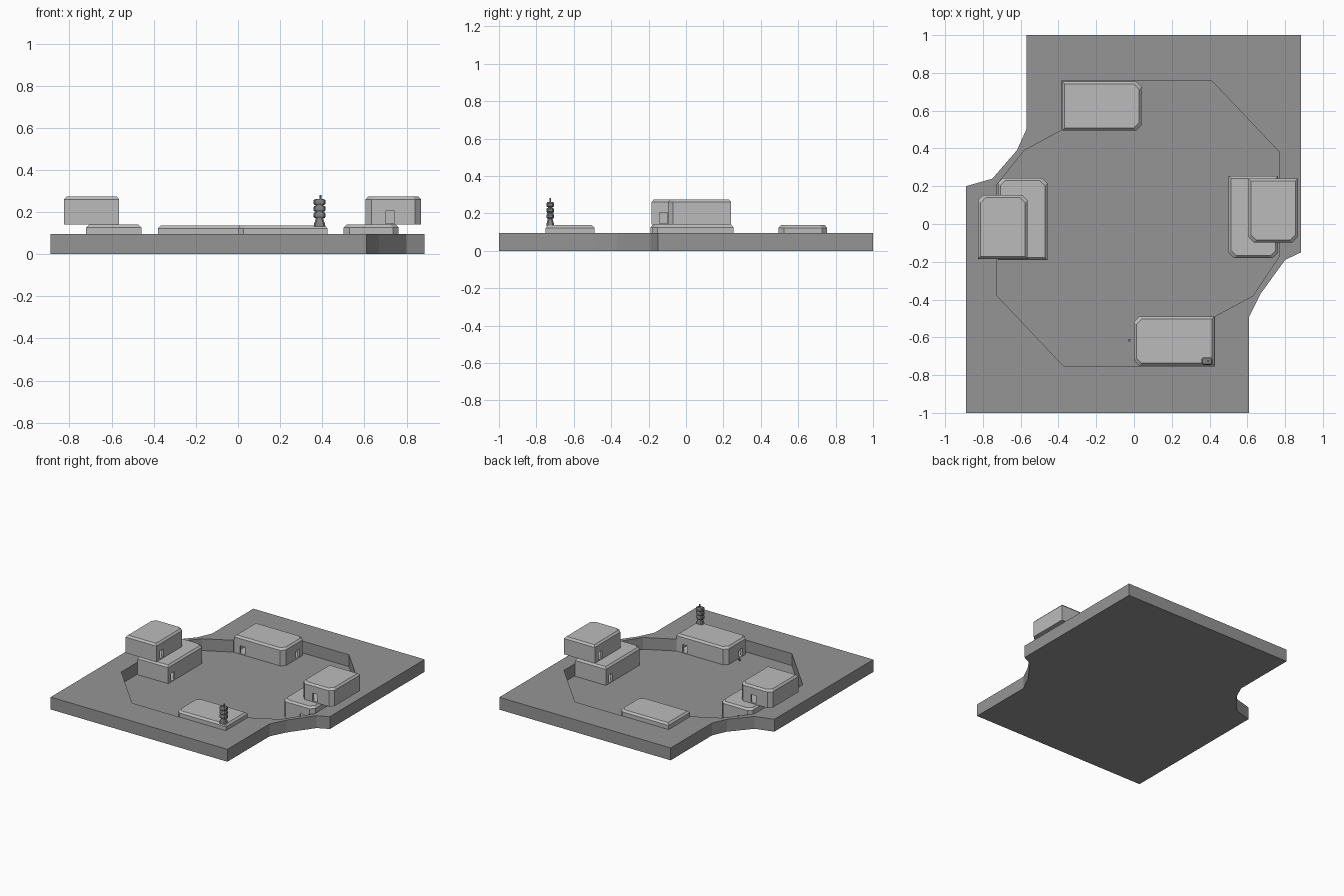
import bpy, bmesh
from math import pi

if "Cube" in bpy.data.objects:
    bpy.data.objects.remove(bpy.data.objects["Cube"])


def material(name, v):
    m = bpy.data.materials.new(name)
    m.diffuse_color = (v, v, v, 1)
    m.use_nodes = True
    m.node_tree.nodes["Principled BSDF"].inputs["Base Color"].default_value = m.diffuse_color
    return m


GROUND = material("ground_grey", 0.30)
WALL = material("wall_grey", 0.50)
METAL = material("metal_grey", 0.22)


def loft(name, rings, mat=None):
    """Closed solid through rings of equal point count, given as (points, z)."""
    bm = bmesh.new()
    loops = [[bm.verts.new((x, y, z)) for x, y in pts] for pts, z in rings]
    n = len(loops[0])
    for a, b in zip(loops, loops[1:]):
        for i in range(n):
            j = (i + 1) % n
            bm.faces.new((a[i], a[j], b[j], b[i]))
    bm.faces.new(loops[0][::-1])
    bm.faces.new(loops[-1])
    bmesh.ops.recalc_face_normals(bm, faces=bm.faces)
    me = bpy.data.meshes.new(name)
    bm.to_mesh(me)
    bm.free()
    ob = bpy.data.objects.new(name, me)
    bpy.context.collection.objects.link(ob)
    if mat:
        me.materials.append(mat)
    return ob


def rect(cx, cy, w, d):
    w, d = w / 2, d / 2
    return [(cx - w, cy - d), (cx + w, cy - d), (cx + w, cy + d), (cx - w, cy + d)]


def octagon(cx, cy, w, d, c):
    w, d = w / 2, d / 2
    return [(cx + x, cy + y) for x, y in (
        (-w + c, -d), (w - c, -d), (w, -d + c), (w, d - c),
        (w - c, d), (-w + c, d), (-w, d - c), (-w, -d + c))]


def cut(ob, cutters):
    bpy.context.view_layer.objects.active = ob
    for c in cutters:
        c.hide_render = True
        m = ob.modifiers.new("cut", 'BOOLEAN')
        m.operation = 'DIFFERENCE'
        m.solver = 'EXACT'
        m.object = c
        bpy.ops.object.modifier_apply(modifier=m.name)
        bpy.data.objects.remove(c)


# Ground slab with two notched edges and a sunken yard
outline = [(-.89, -1), (.61, -1), (.61, -.49), (.67, -.37), (.80, -.19), (.885, -.15),
           (.885, 1), (-.57, 1), (-.57, .5), (-.62, .39), (-.75, .24), (-.89, .20)]
yard = [(-.37, -.755), (.425, -.755), (.425, -.49), (.63, -.38), (.77, -.17), (.77, .38),
        (.41, .76), (-.385, .76), (-.385, .495), (-.58, .39), (-.725, .21), (-.725, -.38)]
slab = loft("ground_slab", [(outline, 0), (outline, .095)], GROUND)
cut(slab, [loft("yard_cutter", [(yard, .004), (yard, .2)])])


# Hollow building: two chamfered corners on the local +x end, bevelled roof, doors
def building(name, centre, size, z0, z1, turn, doors):
    w, d = size[0] / 2, size[1] / 2

    def place(pts):
        for _ in range(turn):                       # quarter turns
            pts = [(-y, x) for x, y in pts]
        return [(x + centre[0], y + centre[1]) for x, y in pts]

    def plan(inset, c=.028):
        a, b = w - inset, d - inset
        return place([(-a, -b), (a - c, -b), (a, -b + c), (a, b - c), (a - c, b), (-a, b)])

    ob = loft(name, [(plan(0), z0), (plan(0), z1 - .014), (plan(.013), z1)], WALL)
    cutters = [loft("room_cutter", [(plan(.016), z0 + .006), (plan(.016), z1 - .02)])]
    for side, p in doors:                           # side = local wall, p = position on it
        box = {"+x": (w, p, .06, .042), "+y": (p, d, .042, .06), "-y": (p, -d, .042, .06)}[side]
        q = place(rect(*box))
        cutters.append(loft("door_cutter", [(q, z0 + .007), (q, z0 + .066)]))
    cut(ob, cutters)


# Single-storey houses at back and front
long_doors = [("-y", -.14), ("+x", .04)]
building("back_house", (-.17, .625), (.42, .26), .002, .137, 0, long_doors)
building("front_house", (.212, -.62), (.426, .26), .002, .137, 2, long_doors)

# Two-storey stacks at left and right, upper storey offset outward
low_doors = [("-y", -.16), ("+x", .04)]
up_doors = [("-y", -.105), ("+x", -.015)]
for side, low, up, turn in (("left", (-.59, .027), (-.695, -.015), 1),
                            ("right", (.632, .037), (.737, .072), 3)):
    building(side + "_lower_house", low, (.435, .262), .002, .14, turn, low_doors)
    building(side + "_upper_house", up, (.338, .262), .14, .275, turn, up_doors)

# Rooftop device: tapered foot, column, stacked drums and tip
tx, ty = .387, -.726
loft("device_foot", [(octagon(tx, ty, .056, .042, .008), .132),
                     (octagon(tx, ty, .05, .038, .008), .148),
                     (octagon(tx, ty, .032, .026, .006), .17)], METAL)
col = octagon(tx, ty, .036, .024, .006)
loft("device_column", [(col, .165), (col, .262)], METAL)
for i, z in enumerate((.172, .203, .234)):
    small, big = octagon(tx, ty, .048, .032, .008), octagon(tx, ty, .058, .04, .008)
    loft(f"device_drum_{i + 1}", [(small, z), (big, z + .006), (big, z + .02),
                                  (small, z + .027)], METAL)
tip = octagon(tx + .005, ty, .01, .01, .003)
loft("device_tip", [(tip, .258), (tip, .282)], METAL)

# Small knob beside the front house door
knob = octagon(-.025, -.615, .014, .014, .004)
loft("yard_knob", [(knob, .002), (knob, .016)], METAL)
